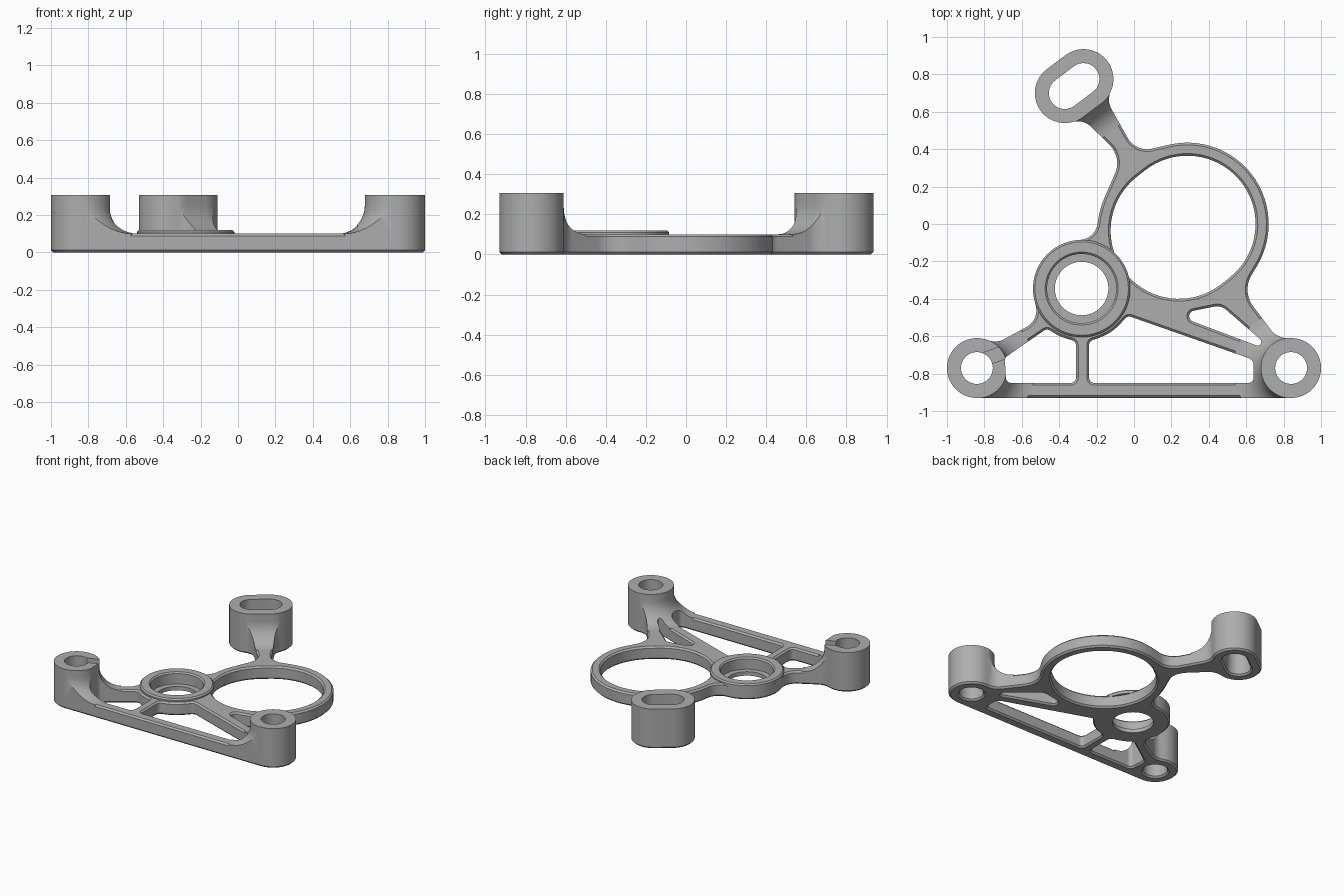
import bpy, bmesh, math
from mathutils import Vector

cube = bpy.data.objects.get("Cube")
if cube:
    bpy.data.objects.remove(cube)

grey = bpy.data.materials.new("machined grey")
grey.use_nodes = True
color = (0.42, 0.42, 0.42, 1)
grey.diffuse_color = color
grey.node_tree.nodes["Principled BSDF"].inputs["Base Color"].default_value = color


def belt(circles, offset=0):
    """Closed tangent path round signed circles; a negative radius is a concave fillet."""
    cs = [(Vector((x, y)), r + offset) for x, y, r in circles]
    count = len(cs)
    if count == 1:
        normals = [0]
    else:
        normals = []
        for i, (c, r) in enumerate(cs):
            c2, r2 = cs[(i + 1) % count]
            d = c2 - c
            ratio = max(-1, min(1, (r2 - r) / d.length))
            normals.append(math.atan2(d.y, d.x) + math.acos(ratio))
    points = []
    for i, (c, r) in enumerate(cs):
        start = normals[i - 1]
        sweep = (normals[i] - start) % math.tau
        if count == 1:
            sweep = math.tau
        elif circles[i][2] < 0:
            sweep -= math.tau
        steps = max(2, round(abs(sweep) / math.radians(5)))
        for k in range(steps if count == 1 else steps + 1):
            a = start + sweep * k / steps
            points.append(c - r * Vector((math.cos(a), math.sin(a))))
    return points


def loft(name, outer, holes, layers):
    """Solid with holes; layers are (outline offset, height) from bottom to top."""
    bm = bmesh.new()
    ends = [[], []]
    for sign, path in [(1, outer)] + [(-1, h) for h in holes]:
        rings = [[bm.verts.new((p.x, p.y, z)) for p in belt(path, sign * off)]
                 for off, z in layers]
        n = len(rings[0])
        for a, b in zip(rings, rings[1:]):
            for i in range(n):
                j = (i + 1) % n
                bm.faces.new((a[i], a[j], b[j], b[i]))
        for end, ring in zip(ends, (rings[0], rings[-1])):
            end += [bm.edges.get((ring[i], ring[(i + 1) % n])) for i in range(n)]
    for end in ends:
        bmesh.ops.triangle_fill(bm, use_beauty=True, edges=end)
    bmesh.ops.remove_doubles(bm, verts=bm.verts, dist=0.0002)
    bmesh.ops.recalc_face_normals(bm, faces=bm.faces)
    mesh = bpy.data.meshes.new(name)
    bm.to_mesh(mesh)
    bm.free()
    mesh.materials.append(grey)
    obj = bpy.data.objects.new(name, mesh)
    bpy.context.collection.objects.link(obj)
    return obj


def boolean(obj, cutter, operation):
    mod = obj.modifiers.new(operation, "BOOLEAN")
    mod.object, mod.operation, mod.solver = cutter, operation, "EXACT"
    evaluated = obj.evaluated_get(bpy.context.evaluated_depsgraph_get())
    mesh = bpy.data.meshes.new_from_object(evaluated)
    obj.modifiers.clear()
    obj.data = mesh


def sized(centres, r):
    return [(x, y, r) for x, y in centres]


# Feature centres
left, right = [(-0.84, -0.77)], [(0.84, -0.77)]
rear = [(-0.27, 0.775), (-0.37, 0.70)]
ring = [(0.285, 0), (0.24, -0.035)]
bore = [(-0.28, -0.345)]
collar_relief = sized(bore, -0.28)

# Outer outline, anticlockwise from the left post
outline = (
    sized(left + right, 0.16)
    + [(0.82, -0.50, -0.11), (0.757, -0.35, -0.15)]
    + sized(ring[:1], 0.435)
    + [(0.07, 0.52, -0.12), (-0.034, 0.665, -0.10)]
    + sized(rear, 0.16)
    + [(-0.30, 0.449, -0.10), (-0.23, 0.325, -0.14)]
    + sized(ring[1:], 0.435)
    + [(-0.294, 0.015, -0.10)]
    + sized(bore, 0.26)
    + [(-0.622, -0.462, -0.10), (-0.742, -0.528, -0.10)]
)

# Lightening windows between the ribs
left_window = (sized([(-0.655, -0.82), (-0.34, -0.82), (-0.34, -0.65)], 0.03)
               + collar_relief + sized([(-0.465, -0.595), (-0.66, -0.73)], 0.03))
middle_window = (sized([(-0.21, -0.82), (0.61, -0.82)], 0.03)
                 + [(0.60, -0.755, 0.04), (-0.025, -0.525, 0.03)]
                 + collar_relief + [(-0.21, -0.648, 0.03)])
right_window = [(0.325, -0.493, 0.03), (0.66, -0.63, 0.02), (0.445, -0.51, 0.07)]
post_holes = [sized(left, 0.085), sized(right, 0.085), sized(rear, 0.085)]
holes = post_holes + [left_window, middle_window, right_window,
                      sized(ring, 0.365), sized(bore, 0.185)]

# Flat bracket plate with softened edges
b = 0.012
loft("bracket_plate", outline, holes, [(-b, 0), (0, b), (0, 0.1 - b), (-b, 0.1)])

# Raised collar and the ledge inside the bore
loft("bore_collar", sized(bore, 0.26), [sized(bore, 0.185)],
     [(0, 0.088), (0, 0.11), (-0.01, 0.12)])
loft("bore_ledge", sized(bore, 0.20), [sized(bore, 0.143)], [(0, 0), (0, 0.03)])

# Posts with flared feet, trimmed to the plate outline
trim = loft("post_trim", outline, holes, [(0, 0.06), (0, 0.307)])
flare = [(0.15, 0.05)]
for k in range(11):
    a = k / 10 * math.pi / 2
    flare.append((0.15 * (1 - math.sin(a)), 0.25 - 0.15 * math.cos(a)))
flare.append((0, 0.4))
posts = {}
for name, centres in (("left_post", left), ("right_post", right), ("rear_slotted_post", rear)):
    posts[name] = loft(name, sized(centres, 0.162), [], flare)
    boolean(posts[name], trim, "INTERSECT")
bpy.data.objects.remove(trim)

# Notch in the rim of the left post
notch = loft("notch_cutter", sized([(-0.79, -0.72), (-0.68, -0.68)], 0.035), [],
             [(0, 0.24), (0, 0.4)])
boolean(posts["left_post"], notch, "DIFFERENCE")
bpy.data.objects.remove(notch)

# Smooth curved walls, keep machined edges crisp
bpy.ops.object.select_all(action="DESELECT")
for obj in bpy.context.collection.objects:
    if obj.type == "MESH":
        obj.select_set(True)
        bpy.context.view_layer.objects.active = obj
bpy.ops.object.shade_smooth_by_angle(angle=math.radians(30))
